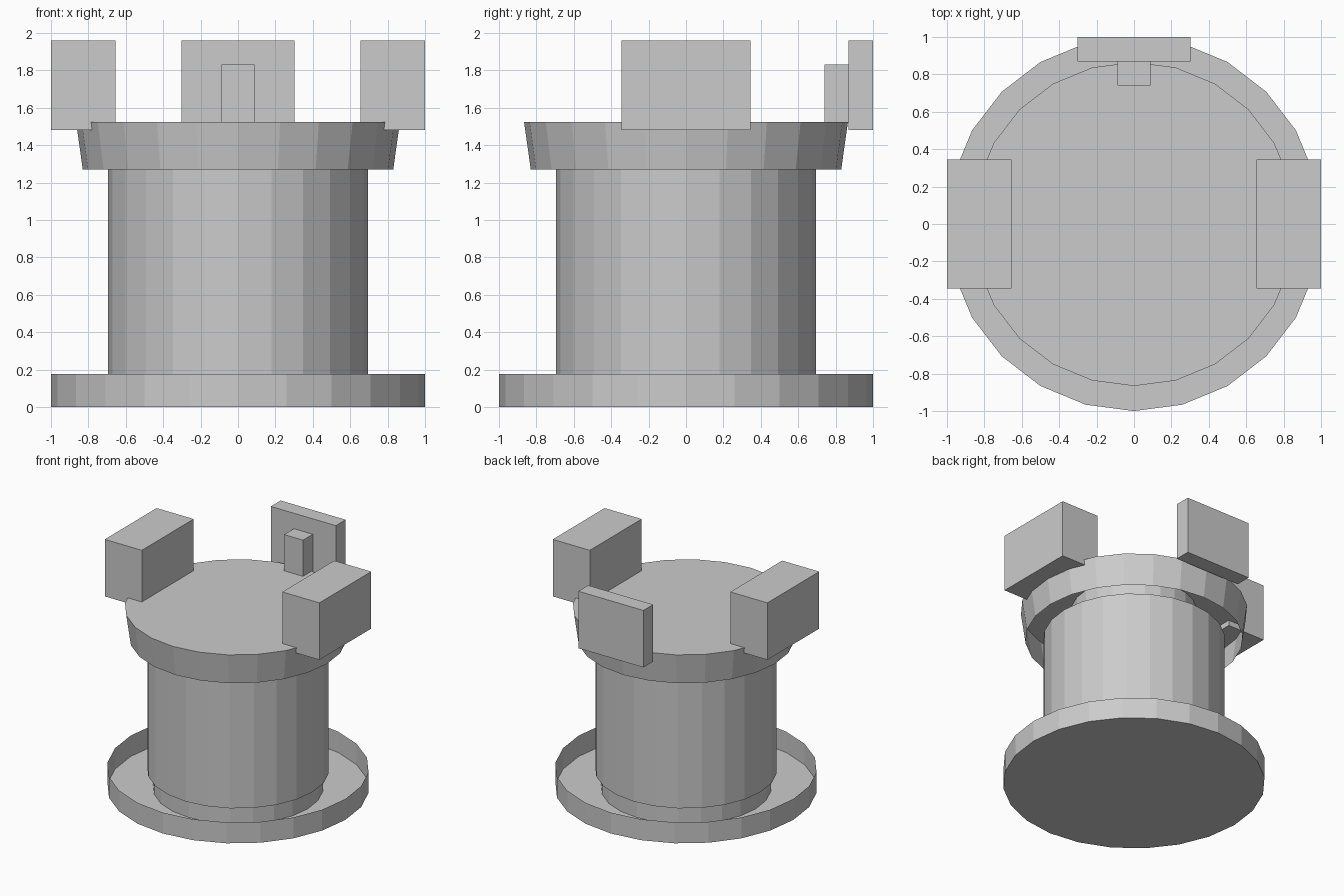
import bpy, bmesh
from mathutils import Matrix, Vector

cube = bpy.data.objects.get("Cube")
if cube:
    bpy.data.objects.remove(cube, do_unlink=True)

grey = bpy.data.materials.new("plain_grey")
grey.use_nodes = True
colour = (0.6, 0.6, 0.6, 1)
grey.diffuse_color = colour
grey.node_tree.nodes["Principled BSDF"].inputs["Base Color"].default_value = colour

SIDES = 24


def finish(name, bm):
    mesh = bpy.data.meshes.new(name)
    bm.to_mesh(mesh)
    bm.free()
    mesh.materials.append(grey)
    obj = bpy.data.objects.new(name, mesh)
    bpy.context.collection.objects.link(obj)
    return obj


def drum(name, r_low, r_high, low, high, open_end=0):
    """Faceted drum; open_end is 1 for no top, -1 for no bottom."""
    bm = bmesh.new()
    bmesh.ops.create_cone(bm, cap_ends=True, segments=SIDES, radius1=r_low,
                          radius2=r_high, depth=high - low,
                          matrix=Matrix.Translation((0, 0, (low + high) / 2)))
    bm.normal_update()
    if open_end:
        caps = [f for f in bm.faces if f.normal.z * open_end > 0.9]
        bmesh.ops.delete(bm, geom=caps, context='FACES_ONLY')
    return finish(name, bm)


def box(name, low, high):
    low, high = Vector(low), Vector(high)
    bm = bmesh.new()
    bmesh.ops.create_cube(bm, size=1)
    bmesh.ops.scale(bm, vec=high - low, verts=bm.verts)
    bmesh.ops.translate(bm, vec=(low + high) / 2, verts=bm.verts)
    return finish(name, bm)


# Open tray at the foot
drum("base_tray", 1.0, 1.0, 0, 0.176, open_end=1)

# Column with a narrower foot and neck
drum("column_foot", 0.65, 0.65, 0, 0.153)
drum("column", 0.695, 0.695, 0.153, 1.27)
drum("column_neck", 0.48, 0.48, 1.27, 1.52)

# Flared cap, hollow underneath
drum("cap", 0.83, 0.866, 1.27, 1.525, open_end=-1)

# Blocks around the cap
for name, side in (("left_block", 1), ("right_block", -1)):
    x = sorted((side * 0.655, side * 1.0))
    box(name, (x[0], -0.345, 1.48), (x[1], 0.345, 1.96))
box("back_block", (-0.303, 0.87, 1.48), (0.303, 1.0, 1.96))
box("back_knob", (-0.088, 0.74, 1.52), (0.088, 0.872, 1.83))
